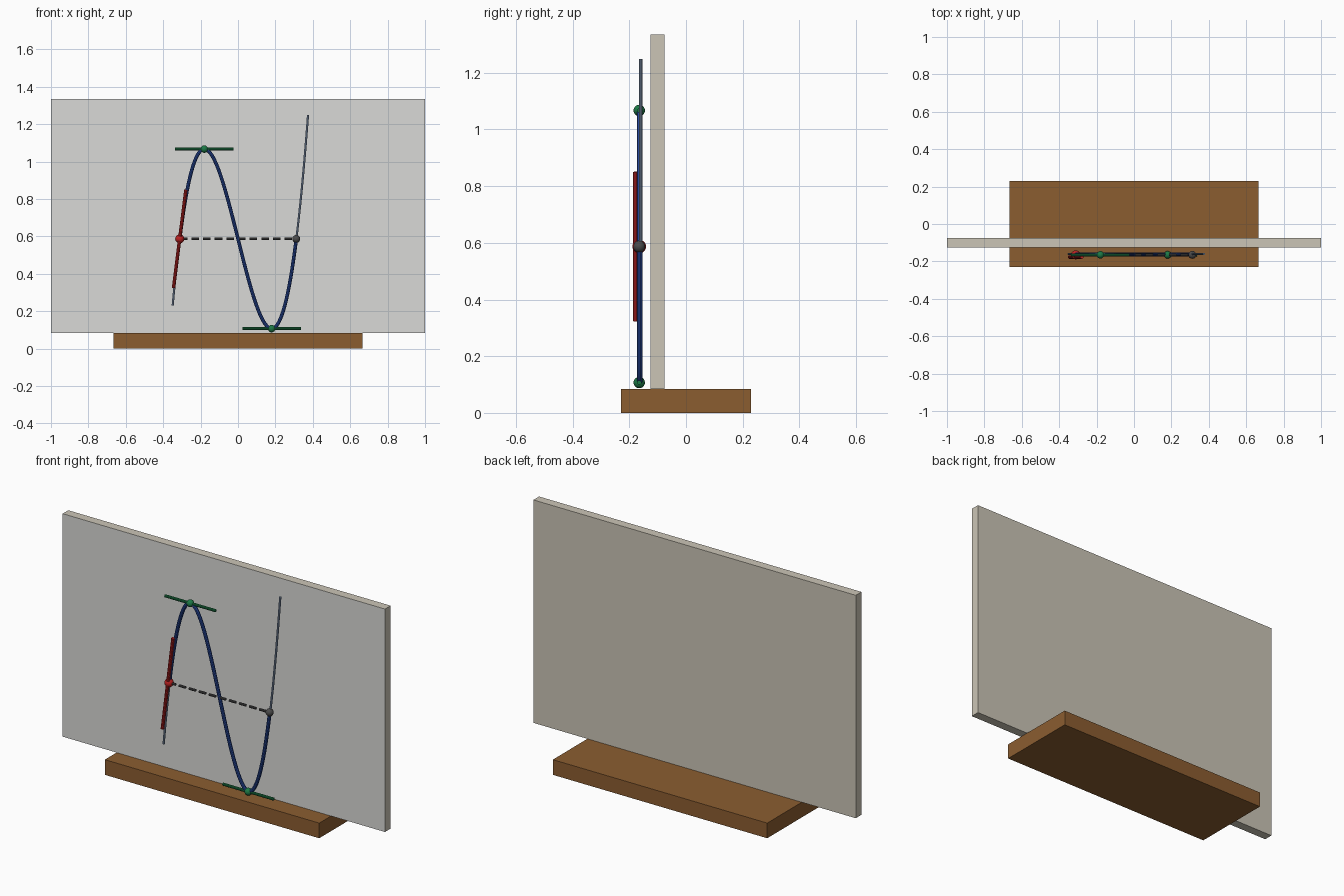
import bpy
from mathutils import Vector

cube = bpy.data.objects.get("Cube")
if cube:
    bpy.data.objects.remove(cube, do_unlink=True)


def material(name, r, g, b):
    m = bpy.data.materials.new(name)
    m.use_nodes = True
    m.diffuse_color = (r, g, b, 1)
    node = next(n for n in m.node_tree.nodes if n.type == 'BSDF_PRINCIPLED')
    node.inputs["Base Color"].default_value = (r, g, b, 1)
    return m


wood = material("brown wood", 0.26, 0.11, 0.03)
beige = material("beige board", 0.60, 0.56, 0.47)
pale = material("pale grey panel", 0.70, 0.70, 0.68)
blue = material("deep blue", 0.02, 0.065, 0.33)
faint = material("light steel blue", 0.28, 0.38, 0.55)
green = material("green", 0.012, 0.19, 0.06)
red = material("red", 0.50, 0.016, 0.016)
grey = material("dark grey", 0.07, 0.07, 0.07)

PLANE_Y = -0.165     # depth of the plotted figure
MID_Z = 0.587        # height of the inflection
X_UNIT, Z_UNIT = 0.18, 0.24
ROOT = 3 ** 0.5


def cubic(u, y=PLANE_Y):
    return Vector((X_UNIT * u, y, MID_Z + Z_UNIT * (u ** 3 - 3 * u)))


def box(name, low, high, mat):
    low, high = Vector(low), Vector(high)
    bpy.ops.mesh.primitive_cube_add(size=1, location=(low + high) / 2)
    ob = bpy.context.object
    ob.name = name
    ob.scale = high - low
    bpy.ops.object.transform_apply(location=False, rotation=False, scale=True)
    ob.data.materials.append(mat)
    return ob


def tube(name, paths, radius, mat):
    """Round capped tubes along one or more point lists, as one mesh."""
    curve = bpy.data.curves.new(name, 'CURVE')
    curve.dimensions = '3D'
    curve.bevel_depth = radius
    curve.bevel_resolution = 3
    curve.use_fill_caps = True
    for path in paths:
        spline = curve.splines.new('POLY')
        spline.points.add(len(path) - 1)
        for point, co in zip(spline.points, path):
            point.co = (*co, 1)
    ob = bpy.data.objects.new(name, curve)
    bpy.context.collection.objects.link(ob)
    bpy.ops.object.select_all(action='DESELECT')
    ob.select_set(True)
    bpy.context.view_layer.objects.active = ob
    bpy.ops.object.convert(target='MESH')
    ob = bpy.context.object
    ob.data.materials.clear()
    ob.data.materials.append(mat)
    bpy.ops.object.shade_smooth_by_angle()


def ball(name, center, radius, mat):
    bpy.ops.mesh.primitive_uv_sphere_add(segments=24, ring_count=14,
                                         radius=radius, location=center)
    ob = bpy.context.object
    ob.name = name
    ob.data.materials.append(mat)
    bpy.ops.object.shade_smooth()


def curve_points(start, end, count, y=PLANE_Y):
    return [cubic(start + (end - start) * i / count, y) for i in range(count + 1)]


# Stand and board, with a paler front face
box("base", (-0.665, -0.23, 0), (0.665, 0.23, 0.085), wood)
board = box("board", (-1, -0.126, 0.085), (1, -0.076, 1.335), beige)
board.data.materials.append(pale)
for face in board.data.polygons:
    if face.normal.y < -0.5:
        face.material_index = 1

# Main curve and its thin continuations
tube("main_curve", [curve_points(-ROOT, ROOT, 80, -0.163)], 0.01, blue)
tube("curve_extensions", [curve_points(-1.94, -ROOT, 12, -0.16),
                          curve_points(ROOT, 2.08, 16, -0.16)], 0.006, faint)

# Turning points with level tangents
for side, label in ((-1, "peak"), (1, "valley")):
    center = cubic(side)
    reach = Vector((0.157, 0, 0))
    tube(label + "_tangent", [[center - reach, center + reach]], 0.008, green)
    ball(label + "_point", center, 0.02, green)

# Steep tangent at the left end
left_end, right_end = cubic(-ROOT), cubic(ROOT)
slope = Vector((0.033, 0, 0.263))
rod_center = left_end + Vector((0, -0.012, 0))
tube("steep_tangent", [[rod_center - slope, rod_center + slope]], 0.0095, red)
ball("left_end_point", left_end, 0.024, red)
ball("right_end_point", right_end, 0.021, grey)

# Dashed link between the two ends
dashes = 10
step = (right_end - left_end) / dashes
tube("dashed_link", [[left_end + step * i, left_end + step * (i + 0.65)]
                     for i in range(dashes)], 0.007, grey)
